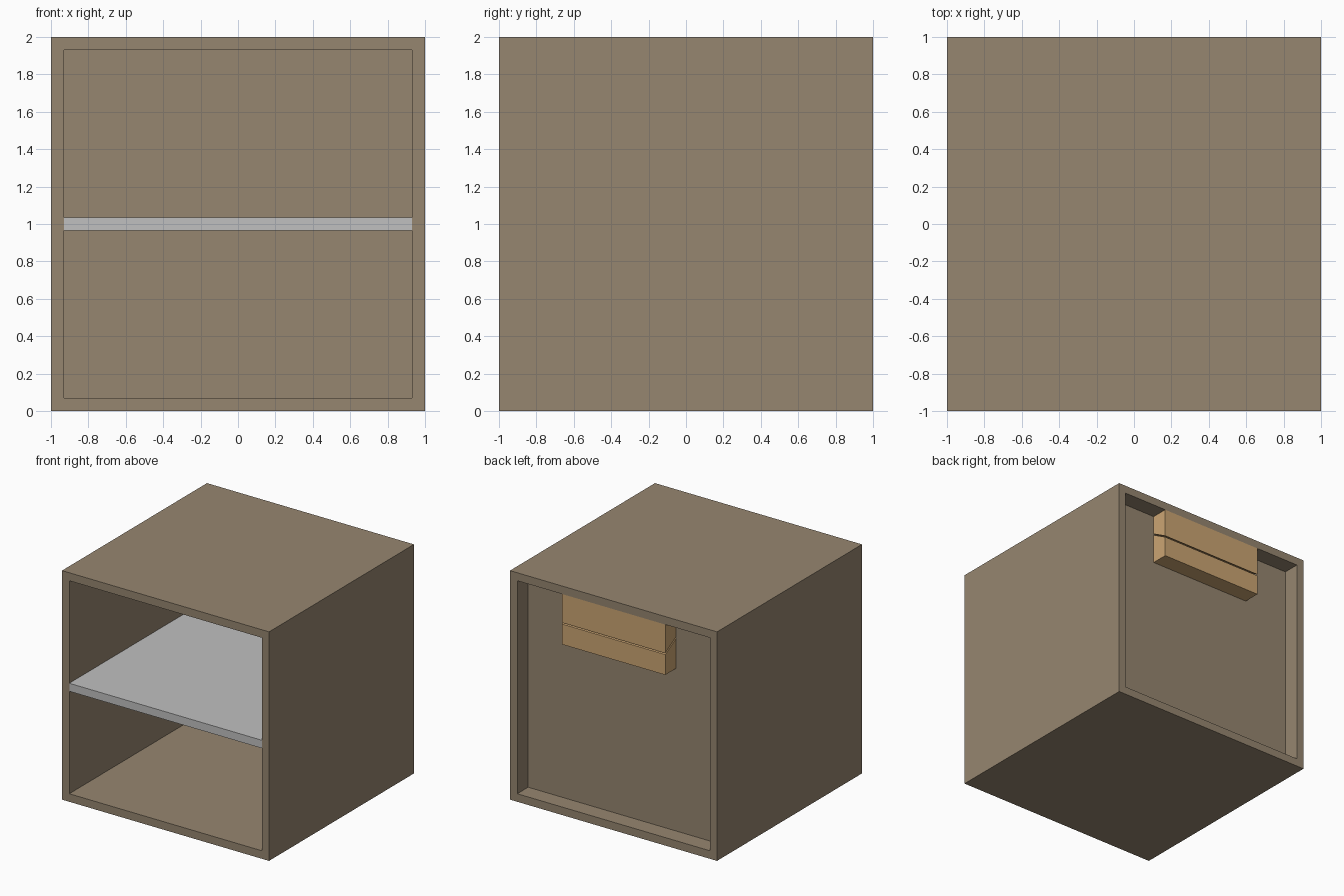
import bpy, bmesh

if "Cube" in bpy.data.objects:
    bpy.data.objects.remove(bpy.data.objects["Cube"])

WALL = 0.07
INNER = 1 - WALL


def material(name, rgb):
    m = bpy.data.materials.new(name)
    lin = [((c / 255 + 0.055) / 1.055) ** 2.4 for c in rgb]
    m.diffuse_color = (*lin, 1)
    m.use_nodes = True
    m.node_tree.nodes["Principled BSDF"].inputs["Base Color"].default_value = m.diffuse_color
    return m


BROWN = material("brown_board", (150, 134, 112))
GREY = material("grey_shelf", (192, 192, 192))
OAK = material("light_wood", (203, 165, 115))


def finish(name, bm, mat):
    bmesh.ops.recalc_face_normals(bm, faces=bm.faces)
    me = bpy.data.meshes.new(name)
    bm.to_mesh(me)
    bm.free()
    me.materials.append(mat)
    ob = bpy.data.objects.new(name, me)
    bpy.context.collection.objects.link(ob)
    return ob


def prism(name, yz, half_width, mat):
    """Extrude a (y, z) profile along x, centred on x = 0."""
    bm = bmesh.new()
    face = bm.faces.new([bm.verts.new((-half_width, y, z)) for y, z in yz])
    ext = bmesh.ops.extrude_face_region(bm, geom=[face])
    verts = [v for v in ext["geom"] if isinstance(v, bmesh.types.BMVert)]
    bmesh.ops.translate(bm, verts=verts, vec=(2 * half_width, 0, 0))
    return finish(name, bm, mat)


def board(name, y0, y1, z0, z1, half_width, mat):
    return prism(name, [(y0, z0), (y1, z0), (y1, z1), (y0, z1)], half_width, mat)


# Cabinet shell: square tube open at front and back
bm = bmesh.new()
rings = []
for r, y in ((1, -1), (1, 1), (INNER, 1), (INNER, -1)):
    rings.append([bm.verts.new((sx * r, y, 1 + sz * r))
                  for sx, sz in ((-1, -1), (1, -1), (1, 1), (-1, 1))])
for i in range(4):
    a, b = rings[i], rings[(i + 1) % 4]
    for j in range(4):
        k = (j + 1) % 4
        bm.faces.new((a[j], a[k], b[k], b[j]))
finish("cabinet_shell", bm, BROWN)

# Recessed back panel and middle shelf
board("back_panel", 0.78, 0.85, WALL, 2 - WALL, INNER, BROWN)
board("shelf", -1, 0.78, 0.965, 1.035, INNER, GREY)

# Two-piece hanging cleat with a sloped joint
prism("upper_cleat", [(0.85, 1.765), (1, 1.68), (1, 1.93), (0.85, 1.93)], 0.5, OAK)
prism("lower_cleat", [(0.85, 1.49), (1, 1.49), (1, 1.668), (0.85, 1.753)], 0.5, OAK)
